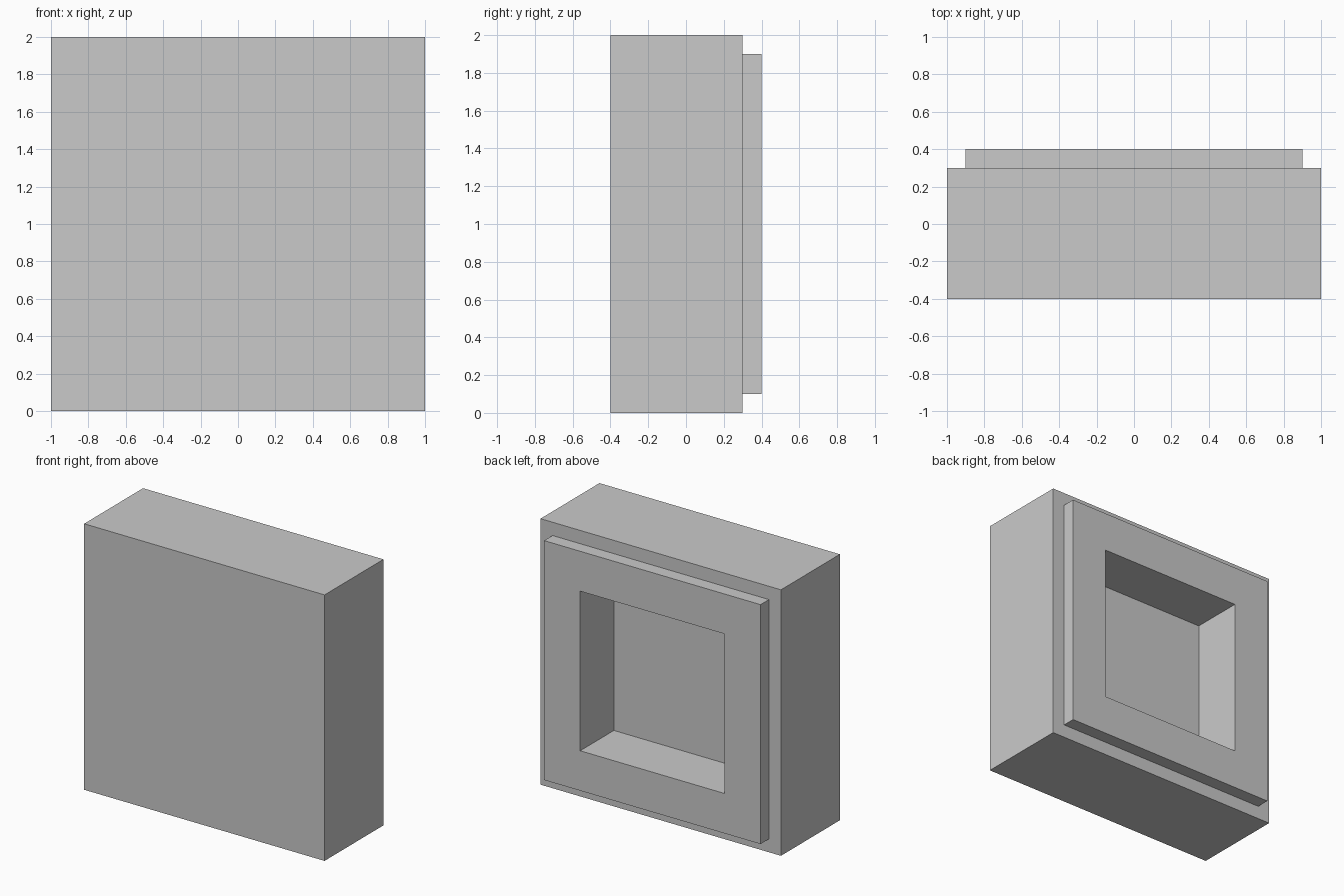
import bpy
import bmesh
from mathutils import Matrix, Vector

cube = bpy.data.objects.get("Cube")
if cube:
    bpy.data.objects.remove(cube, do_unlink=True)

# Single plain grey material
grey = bpy.data.materials.new("plain_grey")
grey.use_nodes = True
colour = (0.59, 0.59, 0.59, 1)
grey.diffuse_color = colour
grey.node_tree.nodes["Principled BSDF"].inputs["Base Color"].default_value = colour


def inset_and_push(bm, face, margin, offset):
    """Inset a face, then move its centre along y, leaving square walls."""
    bmesh.ops.inset_region(bm, faces=[face], thickness=margin, use_even_offset=True)
    new = bmesh.ops.extrude_discrete_faces(bm, faces=[face])["faces"][0]
    bmesh.ops.translate(bm, verts=new.verts, vec=Vector((0, offset, 0)))
    return new


# Main block
bm = bmesh.new()
bmesh.ops.create_cube(bm, size=1, matrix=Matrix.Translation((0, -0.05, 1))
                      @ Matrix.Diagonal((2, 0.7, 2, 1)))
back = max(bm.faces, key=lambda f: f.calc_center_median().y)

# Raised back panel, then the square recess in it
panel = inset_and_push(bm, back, 0.1, 0.1)
inset_and_push(bm, panel, 0.3, -0.4)

bmesh.ops.recalc_face_normals(bm, faces=bm.faces)
mesh = bpy.data.meshes.new("recessed_block")
bm.to_mesh(mesh)
bm.free()
mesh.materials.append(grey)
block = bpy.data.objects.new("recessed_block", mesh)
bpy.context.collection.objects.link(block)
